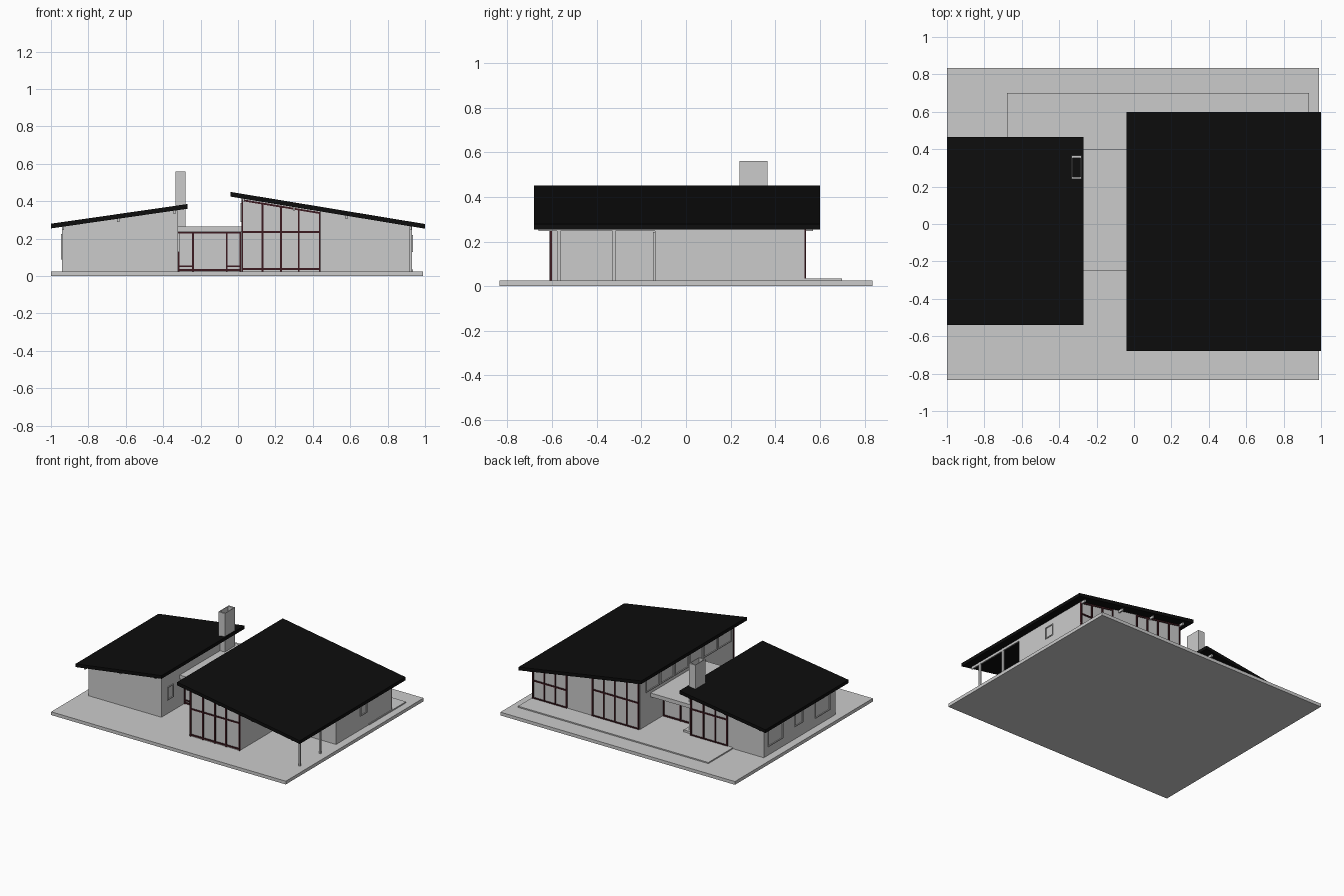
import bpy, bmesh

if "Cube" in bpy.data.objects:
    bpy.data.objects.remove(bpy.data.objects["Cube"])

def material(name, rgb):
    m = bpy.data.materials.new(name)
    m.diffuse_color = (*rgb, 1)
    m.use_nodes = True
    m.node_tree.nodes["Principled BSDF"].inputs["Base Color"].default_value = m.diffuse_color
    return m

BLACK = material("roof_black", (0.004, 0.004, 0.004))
RED = material("frame_dark_red", (0.045, 0.01, 0.014))

def prism(name, pts, y0, y1, mat=None):
    """Extrude an x-z profile along y."""
    bm = bmesh.new()
    face = bm.faces.new([bm.verts.new((x, y0, z)) for x, z in pts])
    ext = bmesh.ops.extrude_face_region(bm, geom=[face])
    vs = [v for v in ext["geom"] if isinstance(v, bmesh.types.BMVert)]
    bmesh.ops.translate(bm, vec=(0, y1 - y0, 0), verts=vs)
    bmesh.ops.recalc_face_normals(bm, faces=bm.faces)
    me = bpy.data.meshes.new(name)
    bm.to_mesh(me)
    bm.free()
    ob = bpy.data.objects.new(name, me)
    bpy.context.collection.objects.link(ob)
    if mat:
        me.materials.append(mat)
    return ob

def box(name, x0, x1, y0, y1, z0, z1, mat=None):
    return prism(name, [(x0, z0), (x1, z0), (x1, z1), (x0, z1)], y0, y1, mat)

# Underside height of each sloping roof
def left_roof(x):
    return 0.255 + 0.144 * (x + 1)

def right_roof(x):
    return 0.425 - 0.165 * (x + 0.04)

def slab(name, roof, x0, x1, y0, y1, drop, thick, mat=None):
    """Sloping slab that follows a roof line."""
    a, b = roof(x0) - drop, roof(x1) - drop
    return prism(name, [(x0, a), (x1, b), (x1, b + thick), (x0, a + thick)], y0, y1, mat)

def block(name, roof, x0, x1, y0, y1):
    """Wall volume whose top follows a roof line."""
    prism(name, [(x0, G), (x1, G), (x1, roof(x1)), (x0, roof(x0))], y0, y1)

def glazing(name, roof, xs, y, rails, w=0.01, d=0.012):
    """Framed window wall in the x-z plane."""
    for x in xs:
        box(name + "_mullion", x - w / 2, x + w / 2, y - d / 2, y + d / 2, G, roof(x) - 0.004, RED)
    for z in rails:
        box(name + "_rail", xs[0], xs[-1], y - d / 2, y + d / 2, z - w / 2, z + w / 2, RED)
    slab(name + "_head", roof, xs[0], xs[-1], y - d / 2, y + d / 2, 0.014, 0.01, RED)

def side_window(name, x, y0, y1, z0, z1, t=0.007, d=0.012):
    """Window frame on a wall facing x."""
    a, b = x - d / 2, x + d / 2
    for y in (y0, y1 - t):
        box(name + "_jamb", a, b, y, y + t, z0, z1)
    for z in (z0, z1 - t):
        box(name + "_sill", a, b, y0, y1, z, z + t)

G = 0.025

# Ground slab and rear terrace
box("ground_slab", -1, 0.99, -0.835, 0.835, 0, G)
box("terrace", -0.68, 0.935, 0.25, 0.70, G, 0.034)

# Roofs
slab("left_roof", left_roof, -1, -0.27, -0.54, 0.465, 0, 0.025, BLACK)
slab("right_roof", right_roof, -0.04, 1, -0.68, 0.60, 0, 0.025, BLACK)

# Wing walls, with the carport corner left open
block("left_wing", left_roof, -0.94, -0.32, -0.47, 0.40)
block("right_wing_hall", right_roof, 0.02, 0.44, -0.605, 0.53)
block("right_wing_rooms", right_roof, 0.44, 0.93, -0.14, 0.53)

# Roof beams
for x in (-0.935, -0.64, -0.34):
    slab("left_beam", left_roof, x - 0.006, x + 0.006, -0.52, 0.445, 0.018, 0.018)
for x in (0.03, 0.3, 0.58, 0.922):
    slab("right_beam", right_roof, x - 0.006, x + 0.006, -0.66, 0.57, 0.018, 0.018)

# Carport posts and door
for y in (-0.57, -0.322):
    box("carport_post", 0.916, 0.93, y - 0.007, y + 0.007, G, right_roof(0.92))
for x in (0.455, 0.505):
    box("carport_door_jamb", x - 0.004, x + 0.004, -0.147, -0.135, G, 0.24)
box("carport_door_head", 0.451, 0.509, -0.147, -0.135, 0.235, 0.243)

# Window walls
glazing("front_glazing", right_roof, [0.023, 0.13, 0.23, 0.325, 0.437], -0.606, [0.037, 0.235])
glazing("rear_glazing", right_roof, [0.03, 0.13, 0.23, 0.325, 0.42], 0.531, [0.037, 0.235])
glazing("rear_room_glazing", right_roof, [0.64, 0.735, 0.83, 0.925], 0.531, [0.037, 0.17])
glazing("left_rear_glazing", left_roof, [-0.63, -0.53, -0.43, -0.325], 0.401, [0.037, 0.235])

# Link between the wings
box("link_roof", -0.32, 0.02, -0.25, 0.40, 0.236, 0.265)
box("link_walls", -0.32, 0.02, -0.19, 0.25, G, 0.236)
def link_top(x):
    return 0.242
glazing("entrance_glazing", link_top, [-0.317, -0.24, -0.06, 0.012], -0.192, [0.033])
for x0, x1 in ((-0.317, -0.24), (-0.06, 0.012)):
    box("entrance_low_rail", x0, x1, -0.198, -0.186, 0.048, 0.057, RED)
for x in (-0.19, -0.125):
    for z in (0.05, 0.10, 0.15):
        box("door_panel", x - 0.02, x + 0.02, -0.195, -0.188, z, z + 0.035)
glazing("link_rear_glazing", link_top, [-0.27, -0.13, 0.012], 0.251, [0.04])

# Small windows in the side walls
for y0, y1, z0 in ((0.17, 0.35, 0.09), (-0.07, 0.03, 0.12), (-0.40, -0.22, 0.09)):
    side_window("left_window", -0.94, y0, y1, z0, 0.225)
side_window("court_window", -0.32, -0.40, -0.33, 0.13, 0.23)
side_window("right_window", 0.93, 0.15, 0.23, 0.13, 0.22)
for i in range(6):
    y = -0.58 + i * 0.175
    side_window("clerestory", 0.02, y, y + 0.165, 0.29, 0.39)

# Chimney: solid shaft with an open flue at the top
box("chimney_shaft", -0.335, -0.28, 0.24, 0.365, G, 0.50)
box("flue_floor", -0.33, -0.285, 0.247, 0.358, 0.498, 0.503, BLACK)
for y in (0.24, 0.353):
    box("chimney_end", -0.335, -0.28, y, y + 0.012, 0.50, 0.56)
for x in (-0.335, -0.285):
    box("chimney_side", x, x + 0.005, 0.24, 0.365, 0.50, 0.56)
box("hearth", -0.335, -0.25, 0.22, 0.385, G, 0.05)
